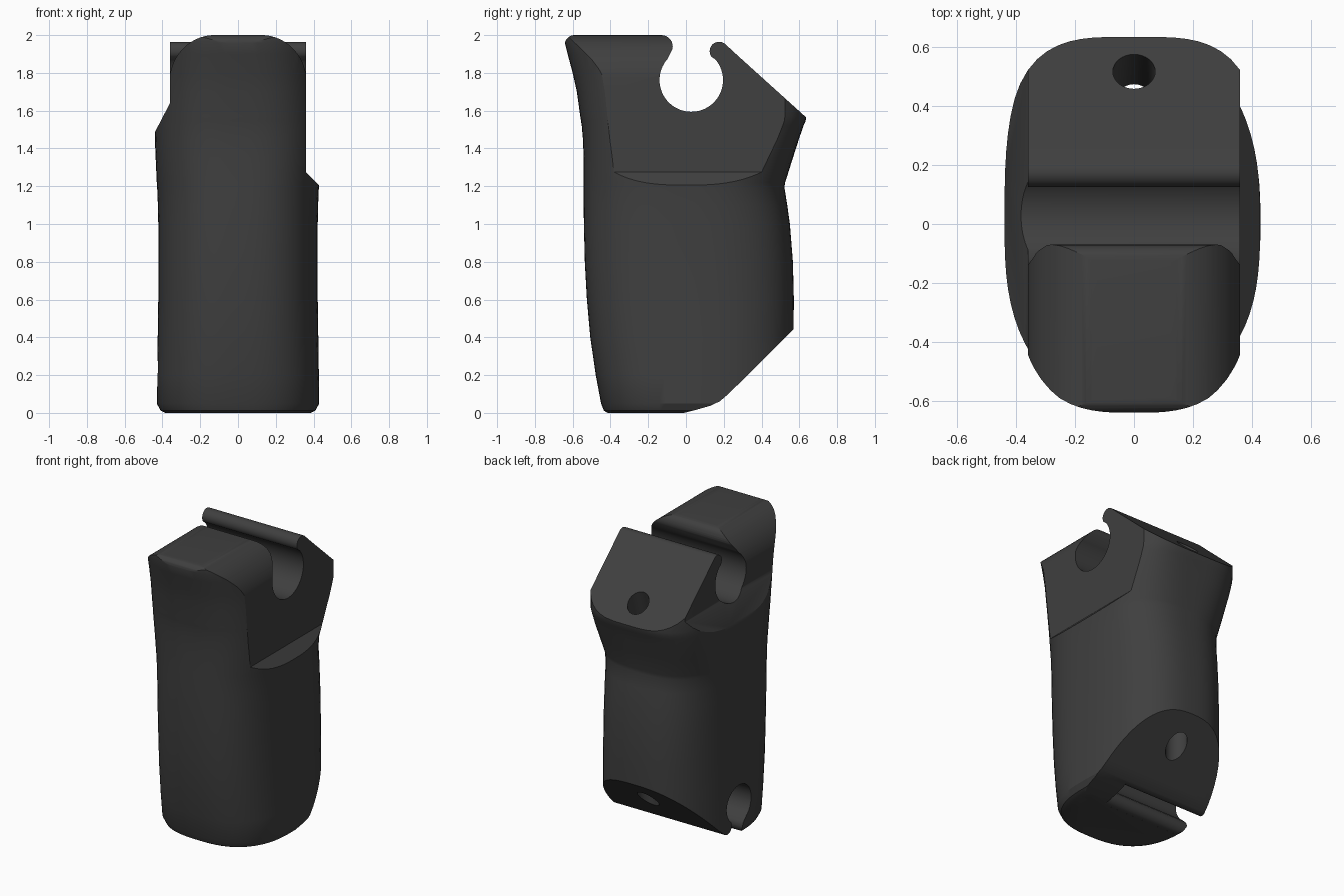
import bpy, bmesh, math
from mathutils import Vector

if "Cube" in bpy.data.objects:
    bpy.data.objects.remove(bpy.data.objects["Cube"])


def mesh_object(name, bm):
    bmesh.ops.recalc_face_normals(bm, faces=bm.faces)
    me = bpy.data.meshes.new(name)
    bm.to_mesh(me)
    bm.free()
    ob = bpy.data.objects.new(name, me)
    bpy.context.collection.objects.link(ob)
    return ob


def loft(name, rings):
    bm = bmesh.new()
    rows = [[bm.verts.new(p) for p in ring] for ring in rings]
    n = len(rows[0])
    for a, b in zip(rows, rows[1:]):
        for i in range(n):
            j = (i + 1) % n
            bm.faces.new((a[i], a[j], b[j], b[i]))
    bm.faces.new(rows[0][::-1])
    bm.faces.new(rows[-1])
    return mesh_object(name, bm)


def prism_x(name, pts, x0, x1):
    return loft(name, [[(x, y, z) for y, z in pts] for x in (x0, x1)])


def prism_y(name, pts, y0, y1):
    return loft(name, [[(x, y, z) for x, z in pts] for y in (y0, y1)])


def tube(name, a, b, r, n=32):
    a, b = Vector(a), Vector(b)
    u = Vector((1, 0, 0))
    v = (b - a).normalized().cross(u)
    return loft(name, [[c + r * (u * math.cos(math.tau * i / n) + v * math.sin(math.tau * i / n))
                        for i in range(n)] for c in (a, b)])


def arc(cx, cz, rx, rz, a0, a1, n):
    return [(cx + rx * math.cos(math.radians(a0 + (a1 - a0) * i / n)),
             cz + rz * math.sin(math.radians(a0 + (a1 - a0) * i / n))) for i in range(n + 1)]


def section(z, half, front, back, n=80):
    # superellipse, squarer towards the head
    f = min(max((z - 1.15) / .35, 0), 1)
    ring = []
    for i in range(n):
        t = 2 * math.pi * i / n
        c, s = math.cos(t), math.sin(t)
        e = 2.6 + f * (.9 if s > 0 else .25)
        r = (abs(c) ** e + abs(s) ** e) ** (-1 / e)
        ring.append((half * r * c, (back if s > 0 else front) * r * s, z))
    return ring


# handle body: z, half width, front depth, back depth
keys = [
    (0.00, .385, .415, .53), (0.012, .41, .435, .55), (0.05, .43, .45, .565),
    (0.20, .428, .478, .567), (0.40, .425, .507, .569), (0.60, .422, .525, .571),
    (0.80, .421, .536, .566), (1.00, .422, .541, .55), (1.10, .424, .542, .536),
    (1.195, .428, .542, .521), (1.22, .43, .542, .525), (1.35, .436, .542, .566),
    (1.45, .44, .546, .598), (1.52, .44, .552, .622), (1.545, .44, .556, .633),
    (1.57, .44, .56, .637), (1.70, .44, .578, .637), (1.80, .44, .60, .637),
    (1.90, .44, .627, .637), (1.96, .44, .642, .637), (2.05, .44, .645, .637)]
body = loft("handle_body", [section(*k) for k in keys])

# side outline with the hooked tube seat and slanted cuts
outline = [(-.8, -.05), (-.06, -.05), (-.03, -.005), (.06, .018), (.13, .038), (.18, .062),
           (.23, .105), (.57, .445), (.9, .775), (.9, 1.325), (.63, 1.57), (.27, 1.895)]
outline += arc(.175, 1.915, .05, .05, 50, 215, 10)
outline += arc(.028, 1.762, .168, .168, 40, -222, 48)
outline += arc(-.13, 1.94, .06, .06, -15, 90, 8)
outline += arc(-.59, 1.95, .052, .05, 90, 175, 8) + [(-.8, 1.8)]
profile = prism_x("side_outline", outline, -.9, .9)

# flats on both sides of the head, with sloped ledges
flat_r = prism_y("right_flat", [(.36, 1.275), (.36, 2.3), (.9, 2.3), (.9, .73)], -.9, .9)
flat_l = prism_y("left_flat", [(-.36, 1.64), (-.36, 2.3), (-.9, 2.3), (-.9, .6)], -.9, .9)

# arched shoulders of the front block
shoulders = []
for s in (1, -1):
    pts = [(.1, 2.2), (.1, 2.003)] + arc(.125, 1.75, .238, .25, 90, 0, 20) + [(.6, 1.75), (.6, 2.2)]
    shoulders.append(prism_y("shoulder_cut", [(s * x, z) for x, z in pts], -.9, .02))

# blind tube seat under the foot with rounded lips, open on the left
seat = [(-.06, -.2)] + arc(-.05, .05, .05, .05, -95, 40, 10)
seat += arc(.03, .22, .13, .13, 237, -50, 32)
seat += arc(.158, .1, .045, .045, 160, 300, 10) + [(.185, -.2)]
foot_seat = prism_x("foot_seat", seat, -.7, .2)

# fastener hole: tilted top bore meeting an upright lower bore
bores = [tube("upper_bore", (0, .611, 1.96), (0, .402, 1.31), .072),
         tube("lower_bore", (0, .407, 1.36), (0, .41, .05), .068)]

bpy.context.view_layer.objects.active = body
for cutter in [profile, flat_r, flat_l, *shoulders, foot_seat, *bores]:
    cutter.hide_render = True
    mod = body.modifiers.new("cut", "BOOLEAN")
    mod.operation = "INTERSECT" if cutter is profile else "DIFFERENCE"
    mod.solver = "EXACT"
    mod.object = cutter
    bpy.ops.object.modifier_apply(modifier=mod.name)
    bpy.data.objects.remove(cutter)

mat = bpy.data.materials.new("dark_grey")
mat.diffuse_color = (.05, .05, .05, 1)
mat.use_nodes = True
mat.node_tree.nodes["Principled BSDF"].inputs["Base Color"].default_value = mat.diffuse_color
body.data.materials.clear()
body.data.materials.append(mat)
bpy.ops.object.select_all(action="DESELECT")
body.select_set(True)
bpy.ops.object.shade_smooth_by_angle(angle=math.radians(28))
